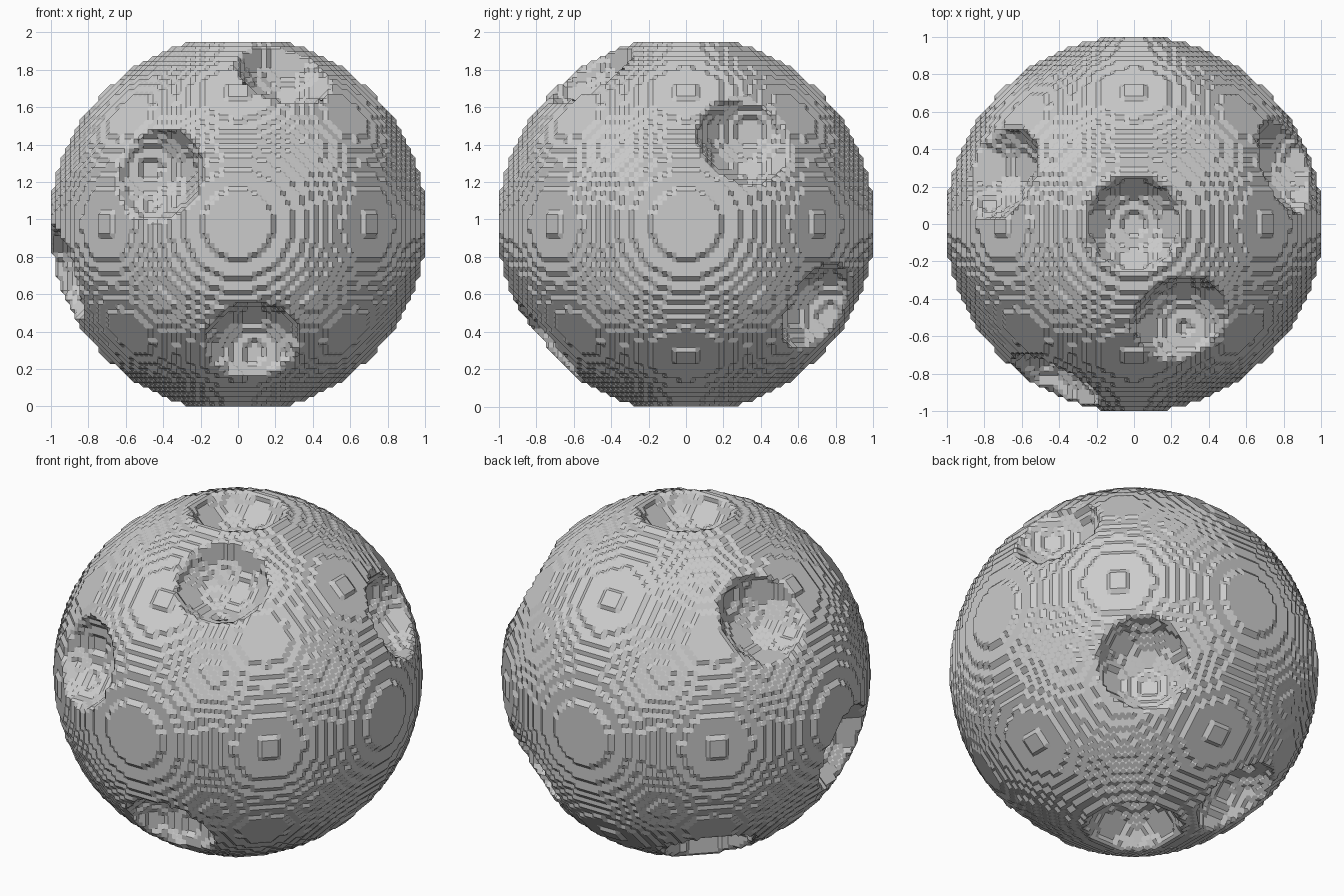
import bpy, bmesh, math
from mathutils import Vector

if "Cube" in bpy.data.objects:
    bpy.data.objects.remove(bpy.data.objects["Cube"])

S = 1 / 39.5            # voxel size
R = 1.005               # ball radius
H = 38.5 * S            # half height (poles are lost to the end craters)
D, BOWL = 1.08, 0.278   # distance and radius of the bowl cutters

# crater bowls on a golden-angle spiral (the two nearest the equator are absent)
bowls = []
for i in (0, 1, 2, 3, 4, 7, 8, 9, 10, 11):
    z = 1 - 2 * i / 11
    a = math.radians(73.5 - 137.508 * i)
    r = math.sqrt(max(0, 1 - z * z))
    bowls.append(Vector((r * math.cos(a), r * math.sin(a), z)) * D)


# voxel test: in the ball and outside every bowl
def solid(p):
    d = math.sqrt(p[0] ** 2 + p[1] ** 2 + p[2] ** 2) * S
    if d > R:
        return False
    if d < D - BOWL - 0.01:
        return True
    v = Vector(p) * S
    return all((v - b).length_squared > BOWL * BOWL for b in bowls)


N = 41
filled = {(x, y, z) for x in range(-N, N + 1) for y in range(-N, N + 1)
          for z in range(-N, N + 1) if solid((x, y, z))}

# cells touching the boundary
cells = set()
corners = [(i, j, k) for i in (0, 1) for j in (0, 1) for k in (0, 1)]
for x, y, z in filled:
    if all(q in filled for q in ((x + 1, y, z), (x - 1, y, z), (x, y + 1, z),
                                 (x, y - 1, z), (x, y, z + 1), (x, y, z - 1))):
        continue
    cells.update((x - i, y - j, z - k) for i, j, k in corners)

# corner loops of the six cell sides, counter-clockwise from outside
sides = []
for ax in range(3):
    for side in (0, 1):
        ring = []
        for u, v in ((0, 0), (1, 0), (1, 1), (0, 1)):
            c = [0, 0, 0]
            c[ax], c[(ax + 1) % 3], c[(ax + 2) % 3] = side, u, v
            ring.append(tuple(c))
        sides.append(ring if side else ring[::-1])

# stepped surface through the edge midpoints of each boundary cell
bm = bmesh.new()
verts = {}


def vert(k):
    if k not in verts:
        verts[k] = bm.verts.new((k[0] * S / 2, k[1] * S / 2, k[2] * S / 2 + H))
    return verts[k]


for x, y, z in cells:
    step = {}
    for ring in sides:
        pts = [(x + i, y + j, z + k) for i, j, k in ring]
        ins = [p in filled for p in pts]
        mid = [tuple(a + b for a, b in zip(pts[n], pts[(n + 1) % 4])) for n in range(4)]
        for n in range(4):
            if ins[n] and not ins[(n + 1) % 4]:
                m = (n + 1) % 4
                while ins[m] or not ins[(m + 1) % 4]:
                    m = (m + 1) % 4
                step[mid[n]] = mid[m]
    while step:
        first, k = step.popitem()
        loop = [first]
        while k != first:
            loop.append(k)
            k = step.pop(k)
        try:
            bm.faces.new([vert(k) for k in loop])
        except ValueError:
            pass

bmesh.ops.recalc_face_normals(bm, faces=bm.faces)
mesh = bpy.data.meshes.new("cratered_ball")
bm.to_mesh(mesh)
bm.free()
bpy.context.collection.objects.link(bpy.data.objects.new("cratered_ball", mesh))
